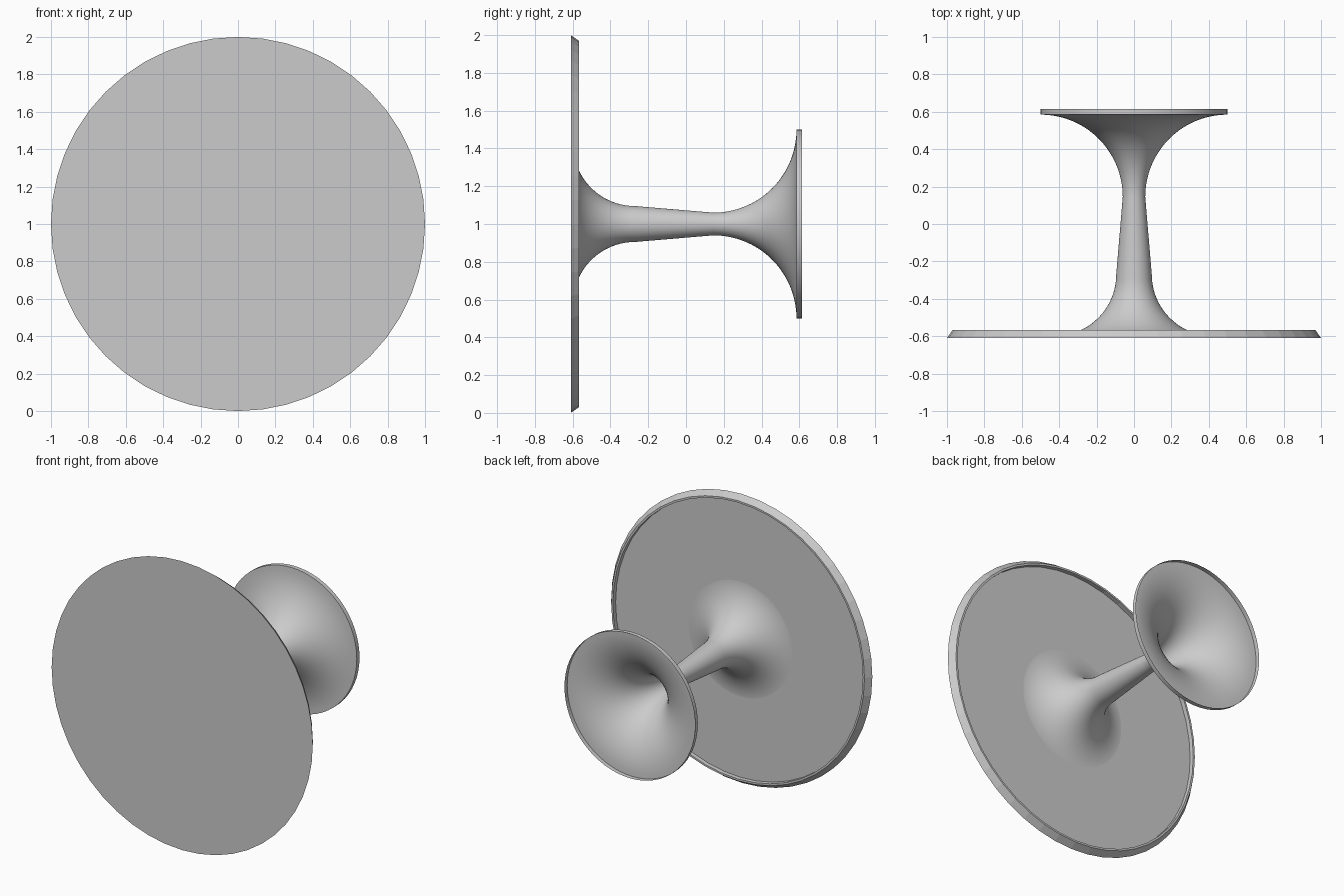
import bpy, bmesh, math

if "Cube" in bpy.data.objects:
    bpy.data.objects.remove(bpy.data.objects["Cube"])


def revolve(name, profile, sides, smooth_angle):
    """Spin a (radius, y) profile around the y axis at z = 1."""
    bm = bmesh.new()
    rings = []
    for r, y in profile:
        if r == 0:
            rings.append([bm.verts.new((0, y, 1))])
            continue
        rings.append([bm.verts.new((r * math.sin(2 * math.pi * i / sides), y,
                                    1 + r * math.cos(2 * math.pi * i / sides)))
                      for i in range(sides)])
    for a, b in zip(rings, rings[1:]):
        for i in range(sides):
            j = (i + 1) % sides
            quad = [a[i % len(a)], a[j % len(a)], b[j % len(b)], b[i % len(b)]]
            bm.faces.new(list(dict.fromkeys(quad)))
    bmesh.ops.recalc_face_normals(bm, faces=bm.faces)
    mesh = bpy.data.meshes.new(name)
    bm.to_mesh(mesh)
    bm.free()
    obj = bpy.data.objects.new(name, mesh)
    bpy.context.collection.objects.link(obj)
    bpy.ops.object.select_all(action='DESELECT')
    obj.select_set(True)
    bpy.context.view_layer.objects.active = obj
    bpy.ops.object.shade_smooth_by_angle(angle=math.radians(smooth_angle))
    return obj


# Large round top: bevelled rim, shallow recess on the stem side
revolve("table_top", [(0, -0.61), (1.0, -0.61), (0.97, -0.567), (0.957, -0.567),
                      (0.957, -0.597), (0, -0.597)], 48, 5)

# Hollow stem: open trumpet foot, tapered shaft, flare into the top
N = 20
stem = [(0.5, 0.615)]
for i in range(N + 1):
    t = math.pi / 2 * (1 - i / N)
    stem.append((0.5 - 0.44 * math.cos(t), 0.145 + 0.44 * math.sin(t)))
for i in range(N + 1):
    t = math.pi / 2 * i / N
    stem.append((0.423 - 0.328 * math.cos(t), -0.27 - 0.328 * math.sin(t)))
stem.append((0.423, -0.608))
revolve("pedestal_stem", stem, 64, 40)
